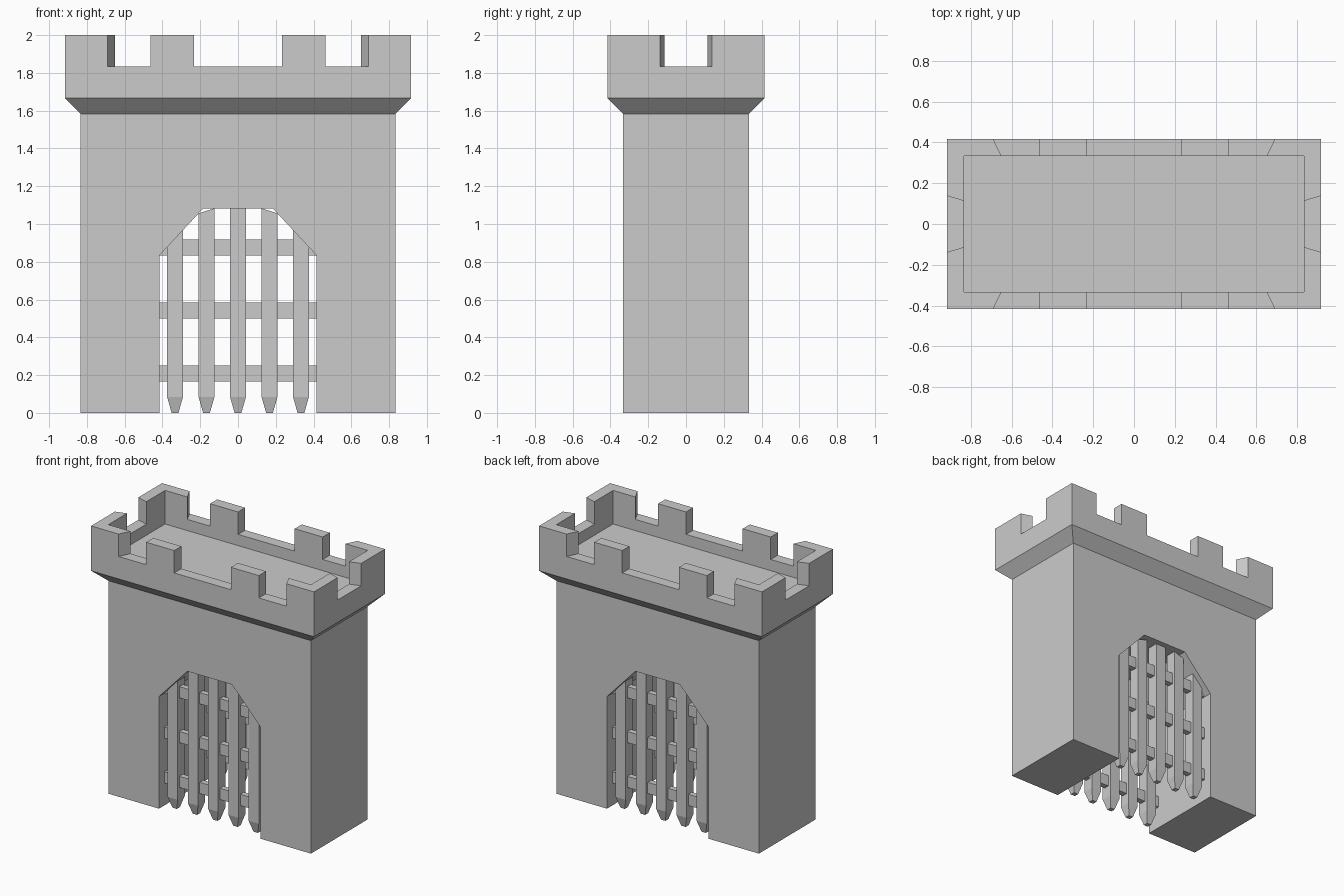
import bpy, bmesh

if "Cube" in bpy.data.objects:
    bpy.data.objects.remove(bpy.data.objects["Cube"])

T = 1 / 12  # basic module of the model


def loft(name, rings, mirror=(False, False)):
    """Closed solid through a list of equal-length point rings."""
    bm = bmesh.new()
    vs = [[bm.verts.new(p) for p in r] for r in rings]
    n = len(vs[0])
    for a, b in zip(vs, vs[1:]):
        for i in range(n):
            j = (i + 1) % n
            bm.faces.new((a[i], a[j], b[j], b[i]))
    bm.faces.new(vs[0][::-1])
    bm.faces.new(vs[-1])
    bmesh.ops.recalc_face_normals(bm, faces=bm.faces)
    me = bpy.data.meshes.new(name)
    bm.to_mesh(me)
    bm.free()
    ob = bpy.data.objects.new(name, me)
    bpy.context.collection.objects.link(ob)
    if any(mirror):
        mod = ob.modifiers.new("Mirror", 'MIRROR')
        mod.use_axis = (mirror[0], mirror[1], False)
        mod.use_mirror_merge = False
    return ob


def rect(x, y, z, cx=0, cy=0):
    return [(cx - x, cy - y, z), (cx + x, cy - y, z),
            (cx + x, cy + y, z), (cx - x, cy + y, z)]


def arch(x):
    """Height of the gate opening at x."""
    return 13 * T - max(0, abs(x) - 0.183) * (3 * T) / (5 * T - 0.183)


# Gatehouse wall with chamfered arch opening
half = [(0.183, 13 * T), (5 * T, 10 * T), (5 * T, 0), (10 * T, 0), (10 * T, 19 * T)]
outline = half + [(-x, z) for x, z in reversed(half)]
loft("gatehouse_wall", [[(x, y, z) for x, z in outline] for y in (-4 * T, 4 * T)])

# Flared parapet with sunken roof deck
loft("parapet", [rect(10 * T, 4 * T, 19 * T), rect(11 * T, 5 * T, 20 * T),
                 rect(11 * T, 5 * T, 22 * T), rect(10 * T, 4 * T, 22 * T),
                 rect(10 * T, 4 * T, 21 * T)])

# Corner and middle merlons, mirrored to all four quarters
corner = [(11 * T, 5 * T), (0.69, 5 * T), (0.65, 4 * T),
          (10 * T, 4 * T), (10 * T, 0.113), (11 * T, 0.138)]
middle = [(0.233, 4 * T), (0.463, 4 * T), (0.463, 5 * T), (0.233, 5 * T)]
for name, pts in (("corner_merlon", corner), ("middle_merlon", middle)):
    loft(name, [[(x, y, z) for x, y in pts] for z in (22 * T, 24 * T)], (True, True))

# Portcullis bars with pointed tips, front and back gates
GY = -3 * T
for k in range(-2, 3):
    cx = k * 2 * T
    top = [(x, y, arch(x)) for x, y, z in rect(T / 2, T / 2, 0, cx, GY)]
    loft("portcullis_bar", [rect(0.018, 0.018, 0, cx, GY),
                            rect(T / 2, T / 2, T, cx, GY), top], (False, True))

# Portcullis cross rails, the top one trimmed to the arch
for z, w in ((2 * T, 5 * T), (6 * T, 5 * T), (10 * T, 0.339)):
    loft("portcullis_rail", [rect(5 * T, T / 4, z, 0, GY),
                             rect(w, T / 4, z + T, 0, GY)], (False, True))
